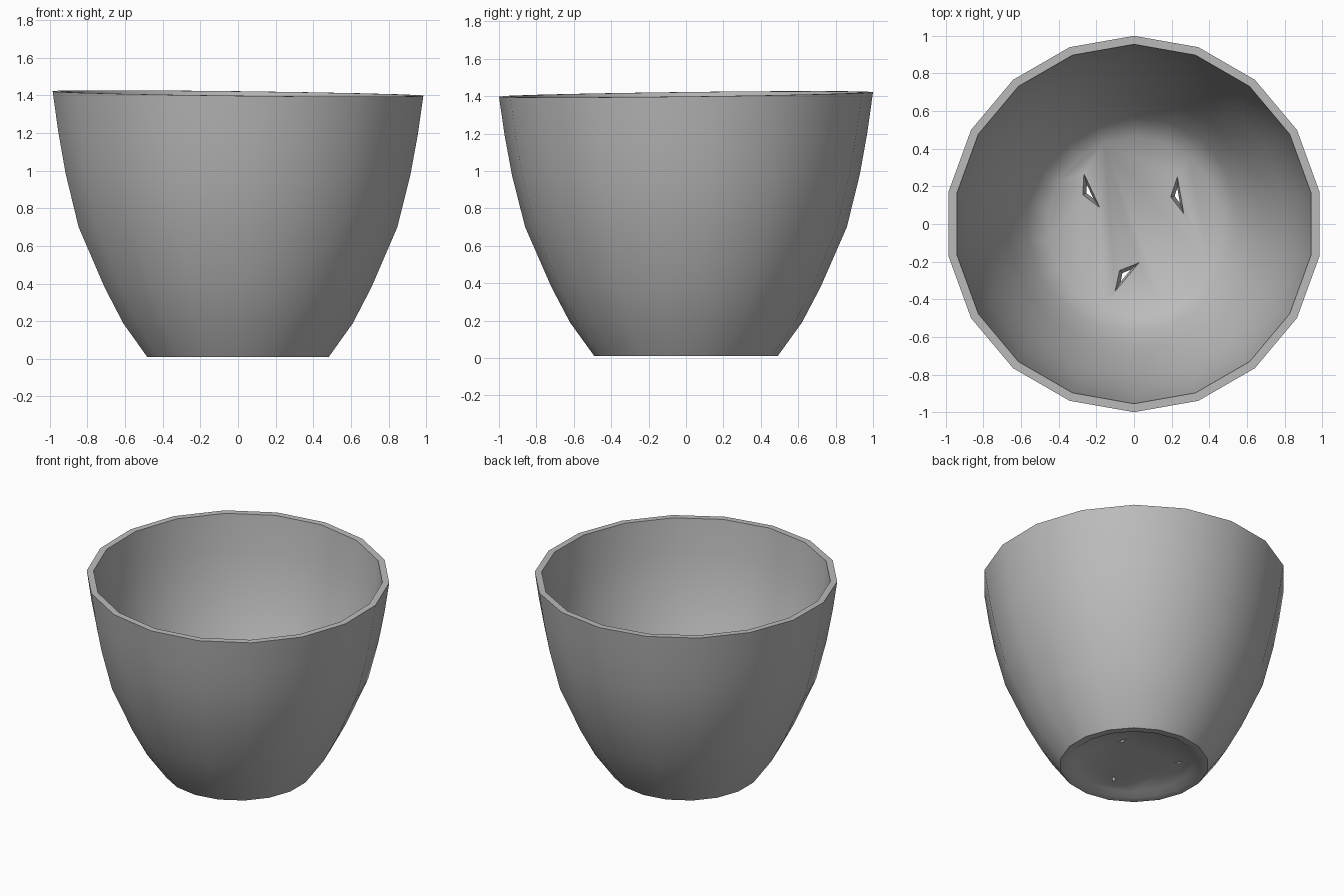
import bpy, bmesh, math
from mathutils import Matrix

cube = bpy.data.objects.get("Cube")
if cube:
    bpy.data.objects.remove(cube, do_unlink=True)

SIDES = 18

clay = bpy.data.materials.new("grey clay")
clay.use_nodes = True
colour = (0.5, 0.5, 0.5, 1)
clay.diffuse_color = colour
clay.node_tree.nodes["Principled BSDF"].inputs["Base Color"].default_value = colour


def add_object(name, bm):
    mesh = bpy.data.meshes.new(name)
    bm.to_mesh(mesh)
    bm.free()
    obj = bpy.data.objects.new(name, mesh)
    bpy.context.collection.objects.link(obj)
    mesh.materials.append(clay)
    return obj


# Wall profile: underside recess, foot, outside, rim, inside, floor
profile = [(0.40, 0.04), (0.44, 0.01), (0.49, 0.01), (0.62, 0.19), (0.72, 0.38),
           (0.86, 0.70), (0.93, 0.98), (0.97, 1.2), (1.0, 1.41), (0.955, 1.41),
           (0.93, 1.17), (0.89, 0.95), (0.81, 0.68), (0.67, 0.37), (0.57, 0.2), (0.46, 0.10)]

bm = bmesh.new()
rings = []
for r, z in profile:
    ring = []
    for i in range(SIDES):
        a = math.tau * (i + 0.5) / SIDES
        x, y = r * math.cos(a), r * math.sin(a)
        # The rim slopes gently up to the back right
        lift = 0.012 * (y - x) * max(0, z - 0.7) / 0.7
        ring.append(bm.verts.new((x, y, z + lift)))
    rings.append(ring)
for low, high in zip(rings, rings[1:]):
    for i in range(SIDES):
        j = (i + 1) % SIDES
        bm.faces.new((low[i], low[j], high[j], high[i]))
bm.faces.new(rings[0][::-1])
bm.faces.new(rings[-1])
bm.verts[:]
bmesh.ops.recalc_face_normals(bm, faces=bm.faces[:])
pot = add_object("pot", bm)

# Three narrow funnel-shaped drainage holes through the floor
for n, (x, y, turn) in enumerate([(-0.24, 0.17, 115), (0.23, 0.15, 100), (-0.05, -0.27, 50)]):
    bm = bmesh.new()
    bmesh.ops.create_cone(bm, cap_ends=True, segments=3, radius1=0.01,
                          radius2=0.15, depth=0.16)
    place = (Matrix.Translation((x, y, 0.09)) @ Matrix.Rotation(math.radians(turn), 4, "Z")
             @ Matrix.Diagonal((1.3, 0.4, 1, 1)))
    bmesh.ops.transform(bm, matrix=place, verts=bm.verts)
    cutter = add_object(f"drain_cutter_{n + 1}", bm)
    cutter.hide_render = True
    cutter.hide_set(True)
    cutter.display_type = "WIRE"
    cut = pot.modifiers.new("drain hole", "BOOLEAN")
    cut.operation = "DIFFERENCE"
    cut.solver = "EXACT"
    cut.object = cutter

# Bake the cuts, then shade the walls smoothly
bpy.ops.object.select_all(action="DESELECT")
bpy.context.view_layer.objects.active = pot
pot.select_set(True)
for mod in list(pot.modifiers):
    bpy.ops.object.modifier_apply(modifier=mod.name)
for obj in list(bpy.data.objects):
    if obj.name.startswith("drain_cutter"):
        bpy.data.objects.remove(obj, do_unlink=True)
bpy.ops.object.shade_smooth_by_angle(angle=math.radians(45))
